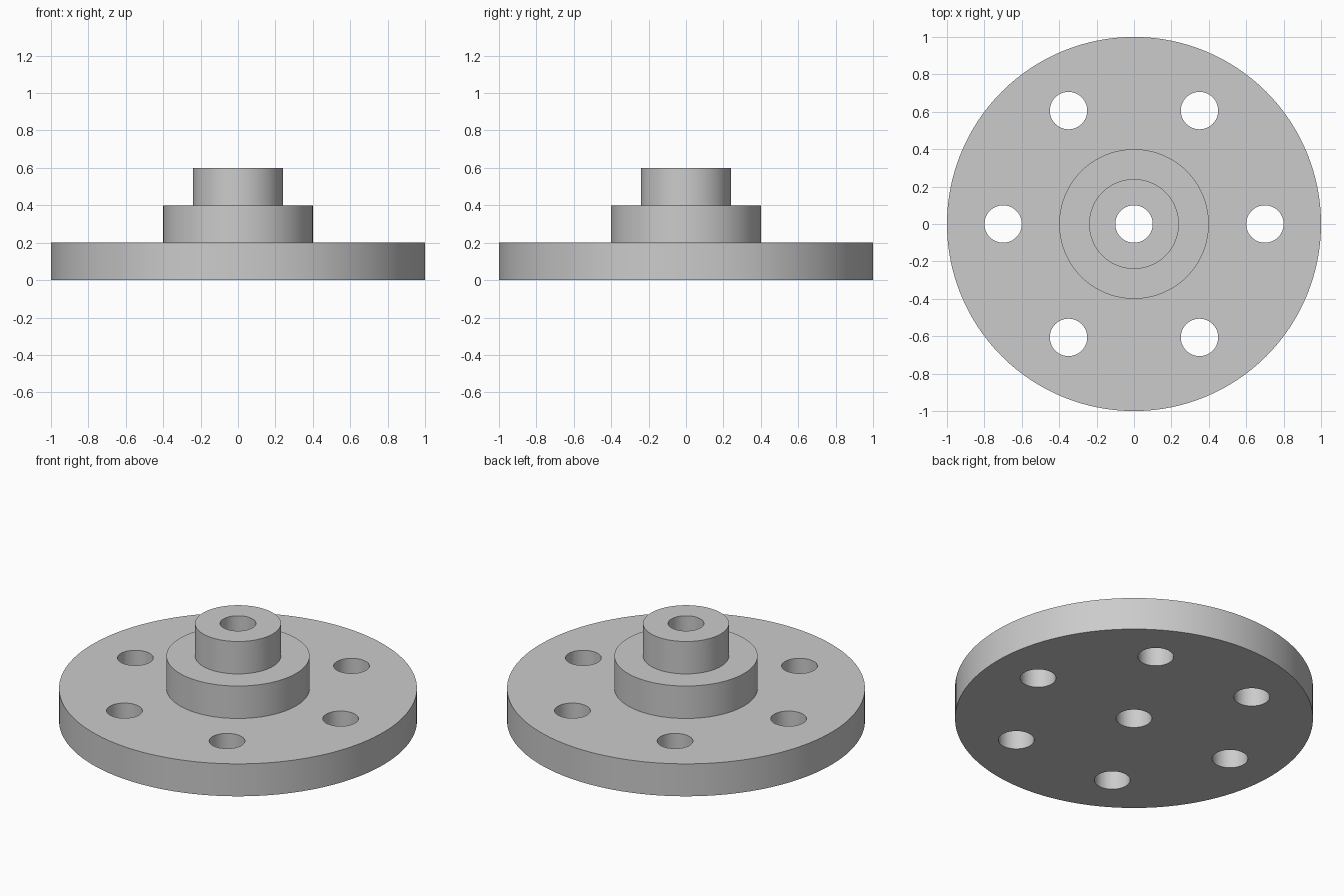
import bpy, bmesh, math

if "Cube" in bpy.data.objects:
    bpy.data.objects.remove(bpy.data.objects["Cube"])

SEGS = 128

steel = bpy.data.materials.new("light_grey")
steel.diffuse_color = (0.6, 0.6, 0.6, 1)
steel.use_nodes = True
steel.node_tree.nodes["Principled BSDF"].inputs["Base Color"].default_value = steel.diffuse_color


def make_object(name, bm):
    bmesh.ops.recalc_face_normals(bm, faces=bm.faces)
    mesh = bpy.data.meshes.new(name)
    bm.to_mesh(mesh)
    bm.free()
    obj = bpy.data.objects.new(name, mesh)
    bpy.context.collection.objects.link(obj)
    return obj


def lathe(name, profile):
    """Revolve a closed (radius, z) profile around the z axis."""
    bm = bmesh.new()
    rings = []
    for i in range(SEGS):
        a = 2 * math.pi * i / SEGS
        rings.append([bm.verts.new((r * math.cos(a), r * math.sin(a), z)) for r, z in profile])
    n = len(profile)
    for i in range(SEGS):
        p, q = rings[i], rings[(i + 1) % SEGS]
        for j in range(n):
            k = (j + 1) % n
            bm.faces.new((p[j], q[j], q[k], p[k]))
    return make_object(name, bm)


# Stepped flange body with its central bore
flange = lathe("stepped_flange", [
    (0.1, 0), (1, 0), (1, 0.2), (0.4, 0.2), (0.4, 0.4),
    (0.24, 0.4), (0.24, 0.6), (0.1, 0.6)])
flange.data.materials.append(steel)

# Six bolt holes on a 0.7 radius circle
bm = bmesh.new()
for i in range(6):
    a = math.pi / 3 * i
    made = bmesh.ops.create_cone(bm, cap_ends=True, segments=48,
                                 radius1=0.1, radius2=0.1, depth=0.6)
    bmesh.ops.translate(bm, verts=made["verts"],
                        vec=(0.7 * math.cos(a), 0.7 * math.sin(a), 0.1))
cutter = make_object("bolt_hole_cutter", bm)
cutter.data.materials.append(steel)
cutter.hide_render = True

cut = flange.modifiers.new("bolt_holes", 'BOOLEAN')
cut.operation = 'DIFFERENCE'
cut.solver = 'EXACT'
cut.object = cutter

bpy.ops.object.select_all(action='DESELECT')
flange.select_set(True)
bpy.context.view_layer.objects.active = flange
bpy.ops.object.modifier_apply(modifier=cut.name)
bpy.data.objects.remove(cutter, do_unlink=True)
bpy.ops.object.shade_smooth_by_angle(angle=math.radians(30))
